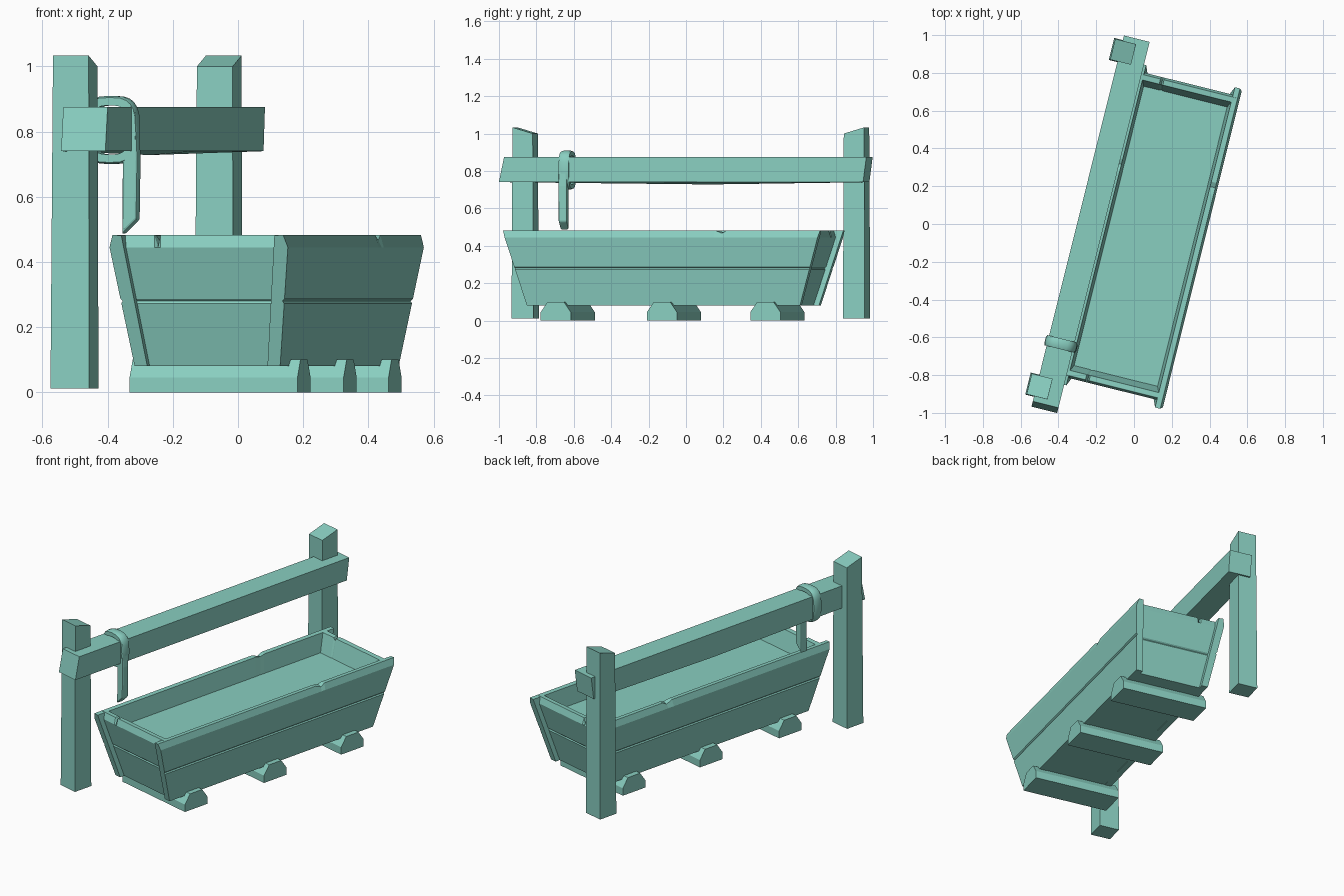
import bpy, bmesh, math
from mathutils import Vector

if "Cube" in bpy.data.objects:
    bpy.data.objects.remove(bpy.data.objects["Cube"])

ANGLE = math.radians(-14)
TROUGH = (0.088, -0.065, 0)   # centre of the trough
RACK = (-0.28, 0.026, 0)      # midpoint between the posts

mat = bpy.data.materials.new("soft teal")
mat.diffuse_color = (0.25, 0.62, 0.53, 1)
mat.use_nodes = True
mat.node_tree.nodes["Principled BSDF"].inputs["Base Color"].default_value = mat.diffuse_color


def loft(name, rings, origin, ring_closed=False, smooth=False, bevel=0):
    """Skin a list of equal-length point loops; cap the ends unless closed."""
    bm = bmesh.new()
    vs = [[bm.verts.new(p) for p in r] for r in rings]
    n, m = len(vs), len(vs[0])
    for i in range(n if ring_closed else n - 1):
        a, b = vs[i], vs[(i + 1) % n]
        for j in range(m):
            k = (j + 1) % m
            bm.faces.new((a[j], a[k], b[k], b[j]))
    if not ring_closed:
        bm.faces.new(vs[0])
        bm.faces.new(vs[-1])
    bmesh.ops.recalc_face_normals(bm, faces=bm.faces)
    me = bpy.data.meshes.new(name)
    bm.to_mesh(me)
    bm.free()
    me.materials.append(mat)
    ob = bpy.data.objects.new(name, me)
    bpy.context.collection.objects.link(ob)
    ob.location = origin
    ob.rotation_euler.z = ANGLE
    if smooth:
        me.shade_smooth()
        me.set_sharp_from_angle(angle=math.radians(40))
    if bevel:
        mod = ob.modifiers.new("bevel", 'BEVEL')
        mod.width, mod.segments = bevel, 2
    return ob


def box(u0, u1, v0, v1, z):
    return [(u0, v0, z), (u1, v0, z), (u1, v1, z), (u0, v1, z)]


# Outer half width / half length of the trough at height z
def half_w(z):
    return 0.23 + 0.052 * (z - 0.08) / 0.365


def half_l(z):
    return 0.752 + 0.121 * (z - 0.08) / 0.4


def board(name, out, span, side, swap, notch, depth):
    """Sloping plank wall: groove at mid height, chamfered rim, chipped notch."""
    t = 0.04
    prof = [(out(.08), .08), (out(.273), .273), (out(.28) - .006, .28),
            (out(.287), .287), (out(.445), .445), (out(.445) - .012, .483),
            (out(.445) - t, .481), (out(.08) - t, .08)]
    rings = []
    for s, d in [(-1, 0), (notch - .045, 0), (notch, depth), (notch + .03, 0), (1, 0)]:
        ring = []
        for i, (w, z) in enumerate(prof):
            zz = z - (d if i == 5 else d * .45 if i == 6 else 0)
            a, b = side * w, s * span(z)
            ring.append((b, a, zz) if swap else (a, b, zz))
        rings.append(ring)
    loft(name, rings, TROUGH)


# Trough walls
for side, word in ((1, "right"), (-1, "left")):
    board(f"trough_{word}_wall", half_w, half_l, side, False, 0.38, 0.016)
for side, word in ((1, "back"), (-1, "front")):
    board(f"trough_{word}_wall", lambda z: half_l(z) - 0.03,
          lambda z: half_w(z) - 0.025, side, True, -0.53, 0.036)

# Trough floor and the water filling it
loft("trough_floor", [box(-.21, .21, -.71, .71, .082),
                      box(-.215, .215, -.72, .72, .12)], TROUGH)
loft("water", [box(-.245, .245, -.785, .785, .36),
               box(-.245, .245, -.785, .785, .37)], TROUGH)

# Skids under the trough
section = [(-.083, 0), (.083, 0), (.083, .045), (.045, .1), (-.045, .1), (-.083, .045)]
for i, v in enumerate((-.585, 0, .57)):
    loft(f"skid_{i + 1}", [[(u, v + a, z) for a, z in section] for u in (-.267, .264)], TROUGH)

# Posts, with tops sloping down towards the middle
for s, word in ((-1, "front"), (1, "back")):
    v = s * .913
    top = [(x, y, 1.033 if (y - v) * s > 0 else 1.0)
           for x, y, _ in box(-.055, .058, v - .056, v + .056, 0)]
    loft(f"{word}_post", [box(-.062, .06, v - .06, v + .06, .012), top], RACK)

# Rail lapped onto the posts, sagging a little in the middle
def rail_ring(vb, vt, low):
    return [(-.015, vb, .74 - low), (.125, vb, .74), (.125, vt, .875), (-.015, vt, .875)]

loft("rail", [rail_ring(-1.027, -.998, 0), rail_ring(.1, .1, .012),
              rail_ring(.98, .998, 0)], RACK)

# Strap looped round the rail
def sgnpow(x, e):
    return math.copysign(abs(x) ** e, x)

rings = []
for i in range(24):
    a = 2 * math.pi * i / 24
    du, dz = .086 * sgnpow(math.cos(a), .66), .105 * sgnpow(math.sin(a), .66)
    rings.append([(.056 + du * k, -.667 + w, .805 + dz * k) for k, w in
                  ((.72, -.028), (.95, -.028), (1, -.014), (1, .014), (.95, .028), (.72, .028))])
loft("strap_loop", rings, RACK, ring_closed=True, smooth=True)

# Hanging end of the strap, cut at a slant
tail = [(.1, .86), (.138, .86), (.144, .72), (.141, .53), (.094, .485), (.096, .7)]
loft("strap_tail", [[(u, -.672 + w, z) for u, z in tail] for w in (-.023, .023)],
     RACK, bevel=.007)
